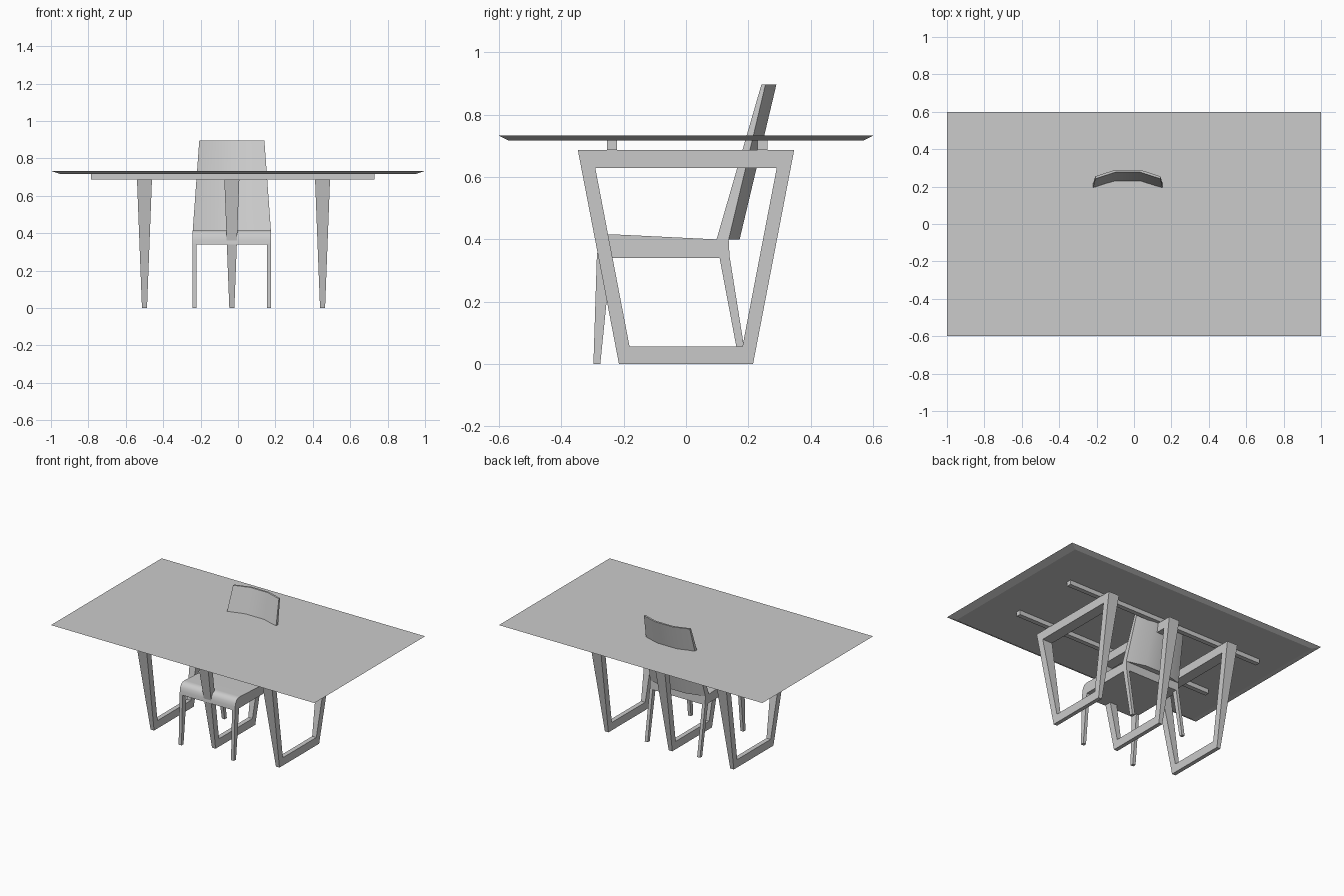
import bpy, math

if "Cube" in bpy.data.objects:
    bpy.data.objects.remove(bpy.data.objects["Cube"])

CX = -0.033  # shared centre of the chair and the middle trestle


def add(name, verts, faces, smooth=None):
    me = bpy.data.meshes.new(name)
    me.from_pydata(verts, [], faces)
    ob = bpy.data.objects.new(name, me)
    bpy.context.collection.objects.link(ob)
    bpy.ops.object.select_all(action='DESELECT')
    ob.select_set(True)
    bpy.context.view_layer.objects.active = ob
    bpy.ops.object.mode_set(mode='EDIT')
    bpy.ops.mesh.select_all(action='SELECT')
    bpy.ops.mesh.normals_make_consistent(inside=False)
    bpy.ops.object.mode_set(mode='OBJECT')
    if smooth:
        bpy.ops.object.shade_smooth_by_angle(angle=math.radians(smooth))
    return ob


def loft(name, a, b, smooth=None):
    """Solid between two matching loops of points."""
    n = len(a)
    sides = [(i, (i + 1) % n, n + (i + 1) % n, n + i) for i in range(n)]
    return add(name, a + b, [tuple(range(n)), tuple(range(n, 2 * n))] + sides, smooth)


def rect(x0, x1, y0, y1, z):
    return [(x0, y0, z), (x1, y0, z), (x1, y1, z), (x0, y1, z)]


def prism_x(name, profile, x0, x1, smooth=None):
    return loft(name, [(x0, y, z) for y, z in profile],
                [(x1, y, z) for y, z in profile], smooth)


# Table top with undercut edges
loft("table_top", rect(-0.95, 0.95, -0.568, 0.568, 0.717), rect(-1, 1, -0.6, 0.6, 0.733))

# Long rails under the top
for name, y in (("front_rail", -0.238), ("back_rail", 0.246)):
    loft(name, rect(-0.787, 0.73, y - 0.016, y + 0.016, 0.687),
         rect(-0.787, 0.73, y - 0.016, y + 0.016, 0.717))


# Trapezoid trestles, thinner towards the floor
def trestle(name, cx):
    outer = [(-0.215, 0), (0.215, 0), (0.347, 0.687), (-0.347, 0.687)]
    inner = [(-0.181, 0.056), (0.181, 0.056), (0.291, 0.629), (-0.291, 0.629)]
    verts = []
    for s in (-1, 1):
        verts += [(cx + s * (0.0135 + 0.0265 * z / 0.687), y, z) for y, z in outer + inner]
    faces = []
    for i in range(4):
        j = (i + 1) % 4
        faces += [(i, j, 4 + j, 4 + i), (8 + i, 8 + j, 12 + j, 12 + i),
                  (i, j, 8 + j, 8 + i), (4 + i, 4 + j, 12 + j, 12 + i)]
    add(name, verts, faces)


for name, cx in (("left", -0.5), ("middle", CX), ("right", 0.452)):
    trestle(name + "_trestle", cx)

# Chair seat with a rounded front edge
seat = [(-0.286, 0.34), (-0.284, 0.365), (-0.279, 0.388), (-0.268, 0.406), (-0.25, 0.415),
        (-0.23, 0.416), (0.1, 0.4), (0.137, 0.4), (0.14, 0.34)]
prism_x("seat", seat, CX - 0.21, CX + 0.21, 35)

# Chair legs
front_leg = [(-0.297, 0), (-0.275, 0), (-0.24, 0.345), (-0.286, 0.345)]
back_leg = [(0.172, 0), (0.195, 0), (0.14, 0.345), (0.107, 0.345)]
for side, s in (("left", -1), ("right", 1)):
    xs = sorted((CX + s * 0.21, CX + s * 0.188))
    prism_x(side + "_front_leg", front_leg, *xs)
    prism_x(side + "_back_leg", back_leg, *xs)


# Curved, leaning backrest, narrower and thinner at the top
def back_loop(half, y_front, y_back, z):
    arc = [(-1, 0), (-0.38, 0.035), (0.38, 0.035), (1, 0)]
    return ([(CX + u * half, y_front + d, z) for u, d in arc] +
            [(CX + u * half, y_back + d, z) for u, d in reversed(arc)])


loft("backrest", back_loop(0.21, 0.098, 0.137, 0.4),
     back_loop(0.174, 0.242, 0.255, 0.897), 40)
